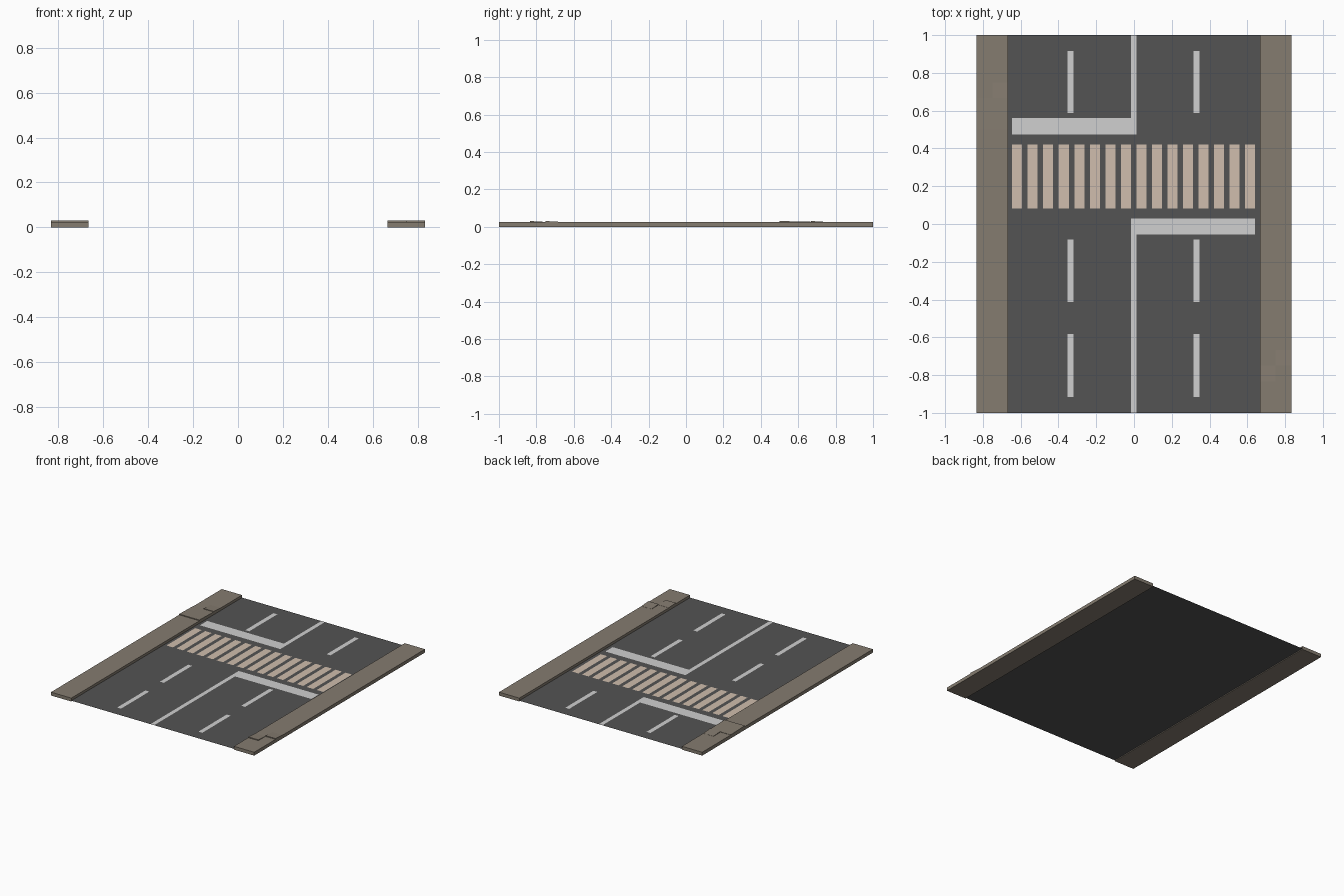
import bpy, bmesh

if "Cube" in bpy.data.objects:
    bpy.data.objects.remove(bpy.data.objects["Cube"])


def srgb(*rgb):
    return tuple(((c / 255 + 0.055) / 1.055) ** 2.4 for c in rgb) + (1.0,)


def material(name, *rgb):
    m = bpy.data.materials.new(name)
    m.diffuse_color = srgb(*rgb)
    m.use_nodes = True
    m.node_tree.nodes["Principled BSDF"].inputs["Base Color"].default_value = m.diffuse_color
    return m


ASPHALT = material("asphalt grey", 83, 83, 83)
WHITE = material("road paint white", 208, 208, 208)
CREAM = material("crossing paint cream", 208, 190, 173)
STONE = material("pavement stone", 133, 124, 112)

ROAD_Z = 0.006
PAINT_Z = ROAD_Z + 0.0012


def finish(name, bm, mat):
    bmesh.ops.recalc_face_normals(bm, faces=bm.faces)
    me = bpy.data.meshes.new(name)
    bm.to_mesh(me)
    bm.free()
    me.materials.append(mat)
    ob = bpy.data.objects.new(name, me)
    bpy.context.collection.objects.link(ob)
    return ob


def flat(name, rects, z, mat):
    """Flat upward-facing rectangles (x0, x1, y0, y1)."""
    bm = bmesh.new()
    for x0, x1, y0, y1 in rects:
        bm.faces.new([bm.verts.new(p) for p in
                      ((x0, y0, z), (x1, y0, z), (x1, y1, z), (x0, y1, z))])
    me = bpy.data.meshes.new(name)
    bm.to_mesh(me)
    bm.free()
    me.materials.append(mat)
    ob = bpy.data.objects.new(name, me)
    bpy.context.collection.objects.link(ob)
    return ob


def block(name, x0, x1, y0, y1, z0, z_front, z_back, mat):
    """Box whose top may slope from front (-y) to back (+y)."""
    bm = bmesh.new()
    bmesh.ops.create_cube(bm, size=1)
    for v in bm.verts:
        top = v.co.z > 0
        back = v.co.y > 0
        v.co = (x1 if v.co.x > 0 else x0, y1 if back else y0,
                (z_back if back else z_front) if top else z0)
    return finish(name, bm, mat)


# Road surface
flat("road", [(-0.667, 0.667, -1, 1)], ROAD_Z, ASPHALT)

# Centre line and stop lines
flat("centre_line", [(-0.016, 0.014, 0.475, 1), (-0.016, 0.014, -1, 0.03)], PAINT_Z, WHITE)
flat("stop_line_left", [(-0.645, -0.016, 0.475, 0.56)], PAINT_Z, WHITE)
flat("stop_line_right", [(0.014, 0.64, -0.055, 0.03)], PAINT_Z, WHITE)

# Dashed lane lines
dashes = [(x - 0.016, x + 0.016, y0, y1)
          for x in (-0.335, 0.332)
          for y0, y1 in ((0.587, 0.917), (-0.413, -0.083), (-0.915, -0.583))]
flat("lane_dashes", dashes, PAINT_Z, WHITE)

# Zebra crossing
stripes = [(-0.645 + i * 0.0822, -0.592 + i * 0.0822, 0.083, 0.42) for i in range(16)]
flat("crossing_stripes", stripes, PAINT_Z, CREAM)

# Pavements on both sides
for side, x0, x1 in (("left", -0.833, -0.667), ("right", 0.667, 0.833)):
    block("pavement_" + side, x0, x1, -1, 1, 0, 0.025, 0.025, STONE)

# Slightly lifted paving slabs
slabs = [(-0.833, -0.667, 0.5, 0.667, 0.031, 0.027),
         (-0.75, -0.667, 0.667, 0.75, 0.031, 0.026),
         (0.667, 0.75, -0.833, -0.75, 0.031, 0.026),
         (0.75, 0.833, -0.75, -0.667, 0.031, 0.026)]
for i, (x0, x1, y0, y1, zf, zb) in enumerate(slabs):
    block("loose_slab_%d" % (i + 1), x0, x1, y0, y1, 0.02, zf, zb, STONE)
